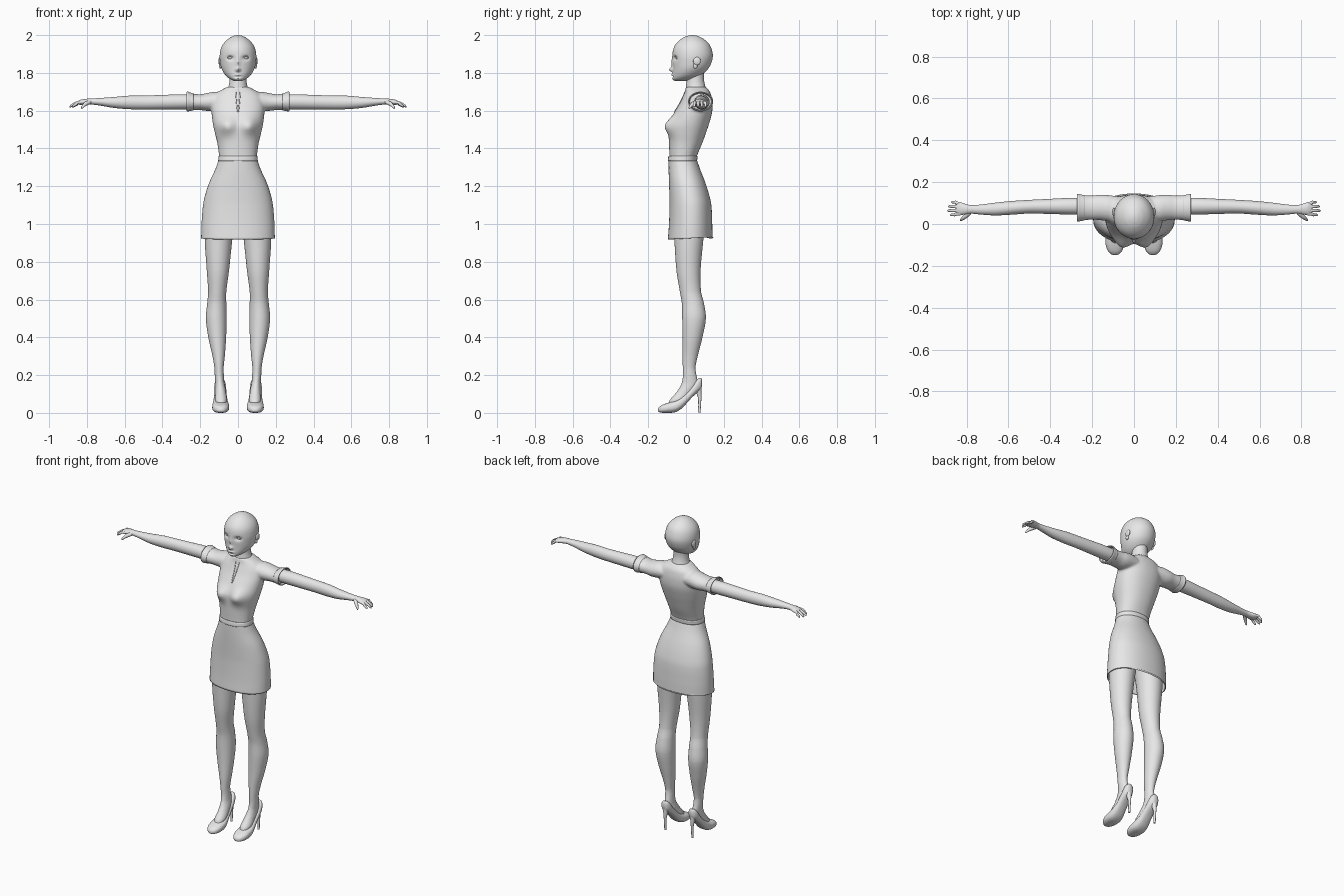
import bpy, bmesh, math
from mathutils import Vector
from mathutils.bvhtree import BVHTree

grey = bpy.data.materials.new("light_grey")
grey.diffuse_color = (0.8, 0.8, 0.8, 1)


def finish(name, bm, mirror=False, thick=0):
    bmesh.ops.recalc_face_normals(bm, faces=bm.faces)
    me = bpy.data.meshes.new(name)
    bm.to_mesh(me)
    bm.free()
    me.materials.append(grey)
    ob = bpy.data.objects.new(name, me)
    bpy.context.collection.objects.link(ob)
    bpy.ops.object.select_all(action='DESELECT')
    ob.select_set(True)
    bpy.context.view_layer.objects.active = ob
    bpy.ops.object.shade_smooth_by_angle(angle=math.radians(50))
    if thick:
        m = ob.modifiers.new("thickness", 'SOLIDIFY')
        m.thickness, m.offset = thick, -1
    if mirror:
        ob.modifiers.new("mirror", 'MIRROR').use_mirror_merge = False
    return ob


def skin(bm, rings, caps):
    n = len(rings[0])
    vs = [[bm.verts.new(p) for p in r] for r in rings]
    for a, b in zip(vs, vs[1:]):
        for i in range(n):
            j = (i + 1) % n
            bm.faces.new((a[i], a[j], b[j], b[i]))
    if caps:
        bm.faces.new(vs[0])
        bm.faces.new(vs[-1][::-1])


def smooth_at(secs, t):
    """Cubic interpolation through the section list."""
    i = 0
    while i < len(secs) - 2 and t > secs[i + 1][0]:
        i += 1
    p, q = secs[i], secs[i + 1]
    o, r = secs[max(i - 1, 0)], secs[min(i + 2, len(secs) - 1)]
    h = q[0] - p[0]
    u = (t - p[0]) / h
    out = []
    for k in range(1, len(p)):
        m0 = (q[k] - o[k]) / (q[0] - o[0]) * h
        m1 = (r[k] - p[k]) / (r[0] - p[0]) * h
        out.append((2*u**3 - 3*u**2 + 1) * p[k] + (u**3 - 2*u**2 + u) * m0
                   + (3*u**2 - 2*u**3) * q[k] + (u**3 - u**2) * m1)
    return out


def loft(bm, axis, secs, n=32, steps=30, p=2.0, caps=True):
    """Sections: (position on axis, min and max of the two other axes)."""
    secs = sorted(secs)
    t0, t1 = secs[0][0], secs[-1][0]
    ts = sorted({round(t0 + (t1 - t0) * i / steps, 4) for i in range(steps + 1)}
                | {s[0] for s in secs})
    rings = []
    for t in ts:
        a0, a1, b0, b1 = smooth_at(secs, t)
        ring = []
        for i in range(n):
            w = 2 * math.pi * i / n
            c, s = math.cos(w), math.sin(w)
            c = math.copysign(abs(c) ** (2 / p), c)
            s = math.copysign(abs(s) ** (2 / p), s)
            co = [(a0 + a1) / 2 + c * (a1 - a0) / 2, (b0 + b1) / 2 + s * (b1 - b0) / 2]
            co.insert("xyz".index(axis), t)
            ring.append(co)
        rings.append(ring)
    skin(bm, rings, caps)


def centred(secs):
    return [(z, -r, r, y0, y1) for z, r, y0, y1 in secs]


def tube(bm, pts, n=12):
    """Tapered tube through (x, y, z, radius) points."""
    ps = [Vector(q[:3]) for q in pts]
    rings = []
    for i, c in enumerate(ps):
        d = (ps[min(i + 1, len(ps) - 1)] - ps[max(i - 1, 0)]).normalized()
        u = d.cross(Vector((0.1, 0.3, 1)) if abs(d.z) < .8 else Vector((1, 0, 0))).normalized()
        v = d.cross(u)
        rings.append([c + pts[i][3] * (u * math.cos(2*math.pi*k/n) + v * math.sin(2*math.pi*k/n))
                      for k in range(n)])
    skin(bm, rings, True)


def bumps(bm, items, ymax):
    """Push front vertices in y by soft bumps (amount, x, z, width, height)."""
    for v in bm.verts:
        if v.co.y < ymax:
            x, z = abs(v.co.x), v.co.z
            v.co.y += sum(a * math.exp(-((x - cx) / sx) ** 2 - ((z - cz) / sz) ** 2)
                          for a, cx, cz, sx, sz in items)


def ellipsoid(bm, c, r):
    vs = bmesh.ops.create_uvsphere(bm, u_segments=20, v_segments=12, radius=1)["verts"]
    for v in vs:
        v.co = Vector(c) + Vector(v.co[i] * r[i] for i in range(3))


# head with sculpted face
bm = bmesh.new()
loft(bm, 'z', centred([
    (1.757, .02, -.06, .0), (1.77, .046, -.07, .05), (1.79, .068, -.07, .085),
    (1.82, .086, -.069, .116), (1.85, .094, -.07, .133), (1.89, .097, -.072, .142),
    (1.93, .09, -.066, .134), (1.96, .073, -.048, .117), (1.985, .045, -.018, .085),
    (1.996, .022, .008, .06), (2.0, .006, .028, .042)]), n=96, steps=72)
bumps(bm, [(-.021, 0, 1.817, .011, .011), (-.008, 0, 1.85, .009, .025),
           (.012, .04, 1.878, .018, .013), (-.007, 0, 1.79, .018, .006),
           (.004, 0, 1.779, .018, .005), (-.004, 0, 1.767, .02, .007)], .0)
finish("head", bm)

# neck
bm = bmesh.new()
loft(bm, 'z', centred([(1.69, .075, .0, .115), (1.725, .052, .0, .103),
                       (1.77, .044, .005, .095), (1.83, .045, .01, .1)]))
finish("neck", bm)

# eyes, eyelids, ears
bm = bmesh.new()
ellipsoid(bm, (.04, -.044, 1.879), (.016, .011, .008))
finish("eye", bm, True)
bm = bmesh.new()
tube(bm, [(.022, -.058, 1.877, .001), (.031, -.058, 1.886, .003), (.041, -.056, 1.889, .003),
          (.051, -.05, 1.886, .003), (.06, -.043, 1.88, .001)], 8)
finish("eyelid", bm, True)
bm = bmesh.new()
ellipsoid(bm, (.096, .058, 1.862), (.008, .02, .022))
ellipsoid(bm, (.093, .05, 1.838), (.007, .011, .016))
finish("ear", bm, True)

# shirt body and sleeves, blended together
bm = bmesh.new()
loft(bm, 'z', centred([
    (1.33, .098, -.09, .053), (1.36, .1, -.088, .058), (1.43, .11, -.09, .087),
    (1.48, .122, -.09, .105), (1.53, .133, -.085, .122), (1.59, .14, -.062, .138),
    (1.64, .14, -.033, .14), (1.675, .13, -.016, .135), (1.70, .105, -.006, .127),
    (1.718, .072, -.003, .113), (1.726, .058, -.002, .107)]), n=64, steps=60, p=2.2)
bumps(bm, [(-.034, .06, 1.52, .045, .045)], .02)
for s in (-1, 1):
    loft(bm, 'x', [(s * x, *r) for x, *r in (
        (.06, .01, .13, 1.61, 1.69), (.12, .012, .138, 1.6, 1.7), (.16, .018, .14, 1.598, 1.694),
        (.2, .02, .136, 1.603, 1.687), (.235, .018, .137, 1.602, 1.69), (.255, .015, .139, 1.6, 1.695))])
shirt = finish("shirt", bm)
m = shirt.modifiers.new("blend", 'REMESH')
m.mode, m.voxel_size, m.use_smooth_shade = 'VOXEL', .006, True
m = shirt.modifiers.new("relax", 'SMOOTH')
m.factor, m.iterations = .5, 8
surface = BVHTree.FromPolygons([v.co for v in shirt.data.vertices],
                               [list(f.vertices) for f in shirt.data.polygons])

# flared sleeve cuffs
bm = bmesh.new()
loft(bm, 'x', [(.236, .017, .138, 1.601, 1.691), (.256, .014, .141, 1.598, 1.697),
               (.266, .011, .144, 1.596, 1.701), (.272, .012, .143, 1.598, 1.699)],
     steps=8, caps=False)
finish("sleeve_cuff", bm, True, .005)

# neck placket edges running down the chest to a point
bm = bmesh.new()
pts = []
for i in range(9):
    z = 1.59 + .014 * i
    x = .001 + .011 * (i / 8) ** .7
    hit = surface.ray_cast(Vector((x, -1, z)), Vector((0, 1, 0)))[0]
    if hit:
        pts.append((x, hit.y, z, .0025))
tube(bm, pts, 8)
finish("placket_edge", bm, True)

# waistband
bm = bmesh.new()
loft(bm, 'z', centred([(1.334, .105, -.096, .059), (1.346, .104, -.095, .06),
                       (1.36, .103, -.093, .062)]), n=48, steps=4, p=2.2, caps=False)
finish("waistband", bm, thick=.006)

# skirt, open below, hem slightly higher at the back
bm = bmesh.new()
loft(bm, 'z', centred([
    (.918, .195, -.096, .14), (1.0, .193, -.09, .139), (1.1, .185, -.087, .134),
    (1.16, .172, -.088, .121), (1.22, .152, -.09, .102), (1.29, .12, -.092, .075),
    (1.345, .101, -.092, .056)]), n=64, steps=36, p=2.15, caps=False)
for v in bm.verts:
    if v.co.z < .92:
        v.co.z += (v.co.y + .096) * .055
finish("skirt", bm, thick=.006)

# legs and feet
bm = bmesh.new()
loft(bm, 'z', [
    (1.22, .02, .125, -.05, .06), (1.05, .015, .172, -.07, .105), (.92, .03, .176, -.062, .092),
    (.75, .048, .165, -.05, .077), (.64, .062, .158, -.032, .08), (.58, .062, .163, -.022, .095),
    (.5, .06, .17, -.02, .105), (.4, .063, .157, -.018, .087), (.3, .07, .135, -.018, .062),
    (.24, .076, .125, -.017, .05), (.2, .075, .123, -.016, .055), (.16, .072, .12, -.022, .063),
    (.13, .066, .12, -.036, .053), (.1, .062, .12, -.058, .03), (.07, .058, .122, -.085, .0),
    (.05, .063, .115, -.093, -.03)], n=32, steps=60)
finish("leg", bm, True)

# pumps and stiletto heels
bm = bmesh.new()
loft(bm, 'y', [
    (.085, .083, .107, .14, .178), (.078, .073, .117, .125, .186), (.06, .065, .125, .108, .178),
    (.03, .061, .127, .08, .137), (.0, .058, .128, .047, .105), (-.03, .052, .133, .018, .08),
    (-.06, .047, .136, .003, .064), (-.1, .048, .135, .0, .052), (-.13, .058, .124, .001, .04),
    (-.145, .073, .108, .005, .028), (-.149, .085, .097, .01, .02)], n=32, steps=40, p=2.5)
finish("shoe", bm, True)
bm = bmesh.new()
tube(bm, [(.095, .062, .15, .022), (.095, .068, .115, .015), (.095, .073, .08, .009),
          (.095, .072, .04, .007), (.095, .07, .001, .007)], 16)
finish("shoe_heel", bm, True)

# arms and palms
bm = bmesh.new()
loft(bm, 'x', [
    (.16, .045, .125, 1.61, 1.68), (.3, .045, .125, 1.607, 1.686), (.4, .048, .12, 1.607, 1.683),
    (.5, .05, .115, 1.607, 1.68), (.58, .045, .11, 1.608, 1.679), (.66, .041, .102, 1.615, 1.672),
    (.73, .045, .093, 1.627, 1.667), (.78, .05, .09, 1.633, 1.664), (.8, .047, .094, 1.632, 1.663),
    (.83, .043, .104, 1.63, 1.659), (.85, .047, .102, 1.633, 1.65)], n=24, steps=40)
finish("arm", bm, True)

# fingers and thumb
bm = bmesh.new()
for y0, y1, x1 in ((.05, .044, .878), (.065, .064, .891), (.081, .084, .888), (.096, .104, .873)):
    tube(bm, [(.825, y0, 1.645, .008), (.85, (y0 + y1) / 2, 1.643, .008),
              (x1 - .02, y1, 1.634, .0075), (x1 - .005, y1, 1.624, .006), (x1, y1, 1.618, .002)])
tube(bm, [(.785, .055, 1.646, .011), (.805, .037, 1.637, .011), (.818, .026, 1.626, .008),
          (.826, .019, 1.616, .006), (.829, .016, 1.611, .002)])
finish("fingers", bm, True)
